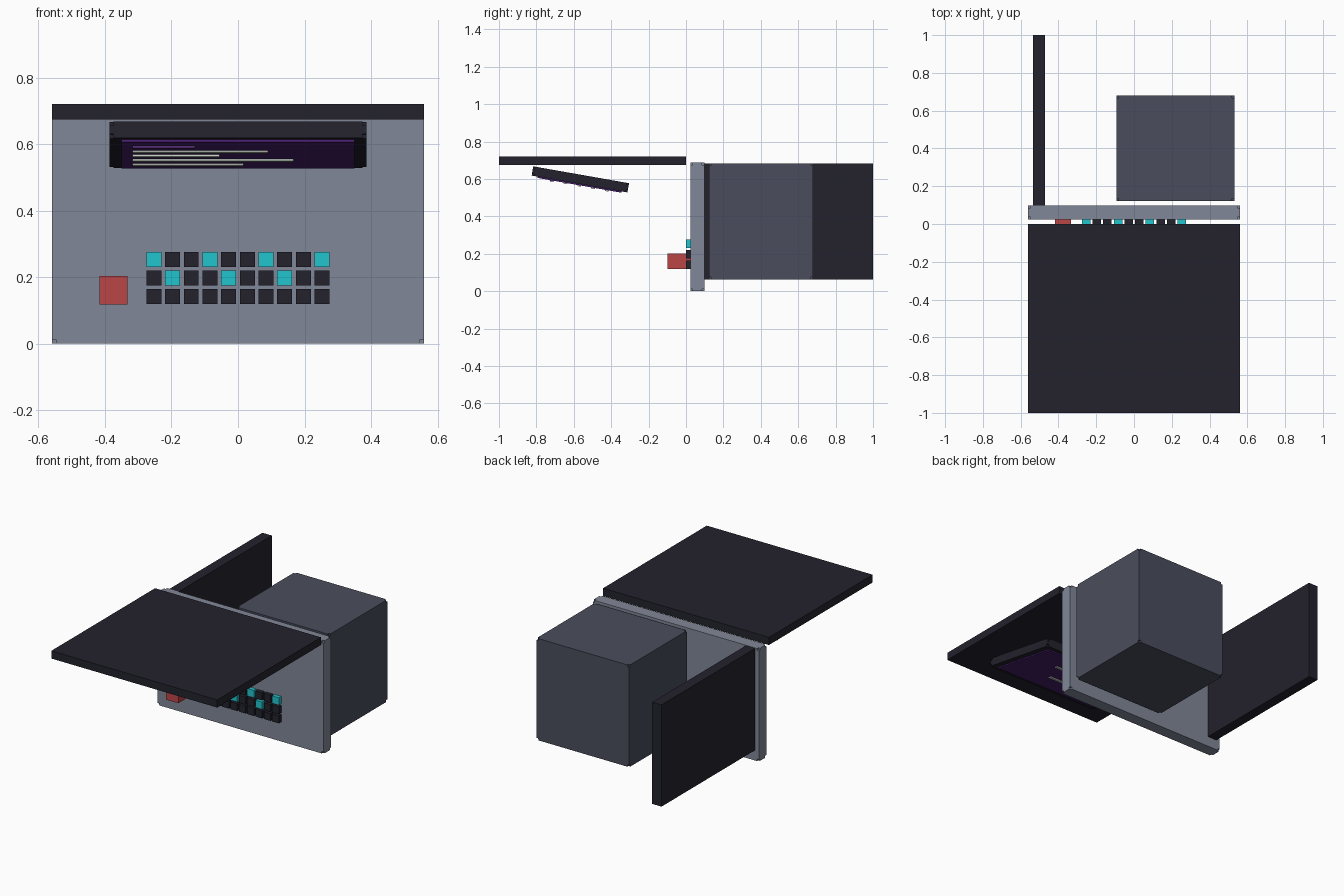
import bpy, bmesh, math
from mathutils import Matrix, Vector

if "Cube" in bpy.data.objects:
    bpy.data.objects.remove(bpy.data.objects["Cube"])


def material(name, hex_code):
    def linear(c):
        return c / 12.92 if c <= 0.04045 else ((c + 0.055) / 1.055) ** 2.4
    rgb = [linear(int(hex_code[i:i + 2], 16) / 255) for i in (0, 2, 4)]
    m = bpy.data.materials.new(name)
    m.diffuse_color = (*rgb, 1)
    m.use_nodes = True
    m.node_tree.nodes["Principled BSDF"].inputs["Base Color"].default_value = m.diffuse_color
    return m


DARK = material("dark_charcoal", "23222D")
PLATE = material("slate_grey", "808797")
HOUSING = material("steel_grey", "4A4D5C")
RED = material("button_red", "BB4646")
TEAL = material("key_teal", "22C5CE")
PURPLE = material("screen_purple", "4A2070")
VIOLET = material("dim_violet", "6A3A90")
PALE = material("pale_line", "C8D2C8")


def make(name, boxes, mat, matrix=Matrix()):
    """One object from (min corner, max corner) boxes."""
    bm = bmesh.new()
    for lo, hi in boxes:
        lo, hi = Vector(lo), Vector(hi)
        size = hi - lo
        bmesh.ops.create_cube(bm, size=1, matrix=Matrix.Translation((lo + hi) / 2)
                              @ Matrix.Diagonal((*size, 1)))
    mesh = bpy.data.meshes.new(name)
    bm.to_mesh(mesh)
    bm.free()
    mesh.materials.append(mat)
    ob = bpy.data.objects.new(name, mesh)
    ob.matrix_world = matrix
    bpy.context.collection.objects.link(ob)
    return ob


def stepped(lo, hi, b=0.012):
    """Block with notched edges: three crossing boxes, each full length on one axis."""
    return [([lo[k] + (b if k != axis else 0) * 1.0 if k != axis else lo[k] for k in range(3)],
             [hi[k] - b if k != axis else hi[k] for k in range(3)]) for axis in range(3)]


def soft(lo, hi, b=0.012):
    """Block with notched edges: three crossing boxes, each inset on one axis."""
    boxes = []
    for axis in range(3):
        l, h = list(lo), list(hi)
        l[axis] += b
        h[axis] -= b
        boxes.append((l, h))
    return boxes


# Upright panel, rear housing, side wall and overhead board
make("front_panel", soft((-0.56, 0.024, 0), (0.56, 0.098, 0.687)), PLATE)
make("rear_housing", soft((-0.093, 0.122, 0.063), (0.532, 0.68, 0.684)), HOUSING)
make("side_wall", [((-0.535, 0.098, 0.063), (-0.472, 1.0, 0.684))], DARK)
make("overhead_board", [((-0.56, -1.0, 0.674), (0.56, 0, 0.721))], DARK)

# Tilted screen under the board
tilt = Matrix.Translation((0, -0.565, 0.598)) @ Matrix.Rotation(math.radians(-10), 4, 'X')
make("screen_frame", soft((-0.386, -0.26, -0.025), (0.386, 0.26, 0.025)), DARK, tilt)
make("screen_glass", [((-0.351, -0.228, -0.032), (0.351, 0.228, -0.023))], PURPLE, tilt)
for i, end in enumerate((-0.13, 0.09, -0.055, 0.167, 0.016)):
    v = -0.15 + i * 0.075
    make(f"screen_line_{i + 1}", [((-0.318, v - 0.01, -0.038), (end, v + 0.01, -0.031))],
         VIOLET if i == 0 else PALE, tilt)

# Keyboard: three rows of ten keys
for r, z in enumerate((0.253, 0.197, 0.142)):
    for c in range(10):
        x = -0.253 + c * 0.0562
        teal = r < 2 and c % 3 == r
        make(f"key_{r + 1}_{c + 1}", [((x - 0.0225, 0, z - 0.0225), (x + 0.0225, 0.03, z + 0.0225))],
             TEAL if teal else DARK)

# Push button
make("red_button", [((-0.417, -0.1, 0.118), (-0.333, 0.03, 0.203))], RED)
